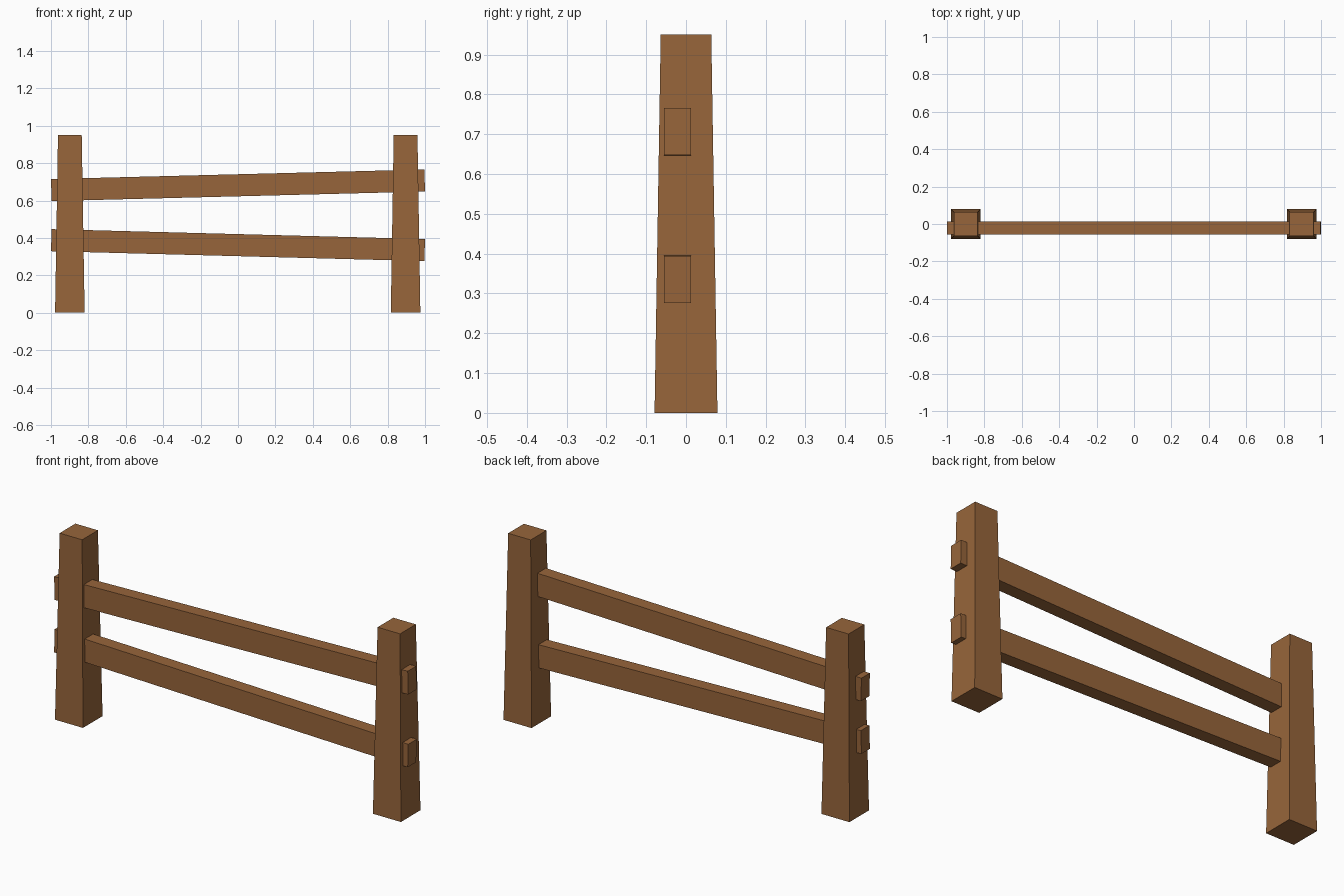
import bpy
import math

if "Cube" in bpy.data.objects:
    bpy.data.objects.remove(bpy.data.objects["Cube"], do_unlink=True)

# Single brown wood colour
wood = bpy.data.materials.new("brown wood")
wood.use_nodes = True
wood.diffuse_color = (0.31, 0.13, 0.043, 1)
wood.node_tree.nodes["Principled BSDF"].inputs["Base Color"].default_value = wood.diffuse_color


def beam(name, location, size):
    """Box with its size baked into the mesh."""
    bpy.ops.mesh.primitive_cube_add(size=1, location=location)
    obj = bpy.context.object
    obj.name = name
    for v in obj.data.vertices:
        v.co = [c * s for c, s in zip(v.co, size)]
    obj.data.materials.append(wood)
    return obj


# Square posts, narrowing toward the top
HEIGHT, BASE, TOP = 0.95, 0.158, 0.127
for name, x in (("right_post", -0.899), ("left_post", 0.896)):
    post = beam(name, (x, 0, HEIGHT / 2), (BASE, BASE, HEIGHT))
    for v in post.data.vertices:
        if v.co.z > 0:
            v.co.x *= TOP / BASE
            v.co.y *= TOP / BASE

# Tilted rails running through both posts
for name, z_right, z_left in (("upper_rail", 0.656, 0.707), ("lower_rail", 0.388, 0.335)):
    tilt = math.atan2(z_left - z_right, 2)
    rail = beam(name, (0, -0.021, (z_right + z_left) / 2), (1.997, 0.068, 0.118))
    rail.rotation_euler.y = -tilt
